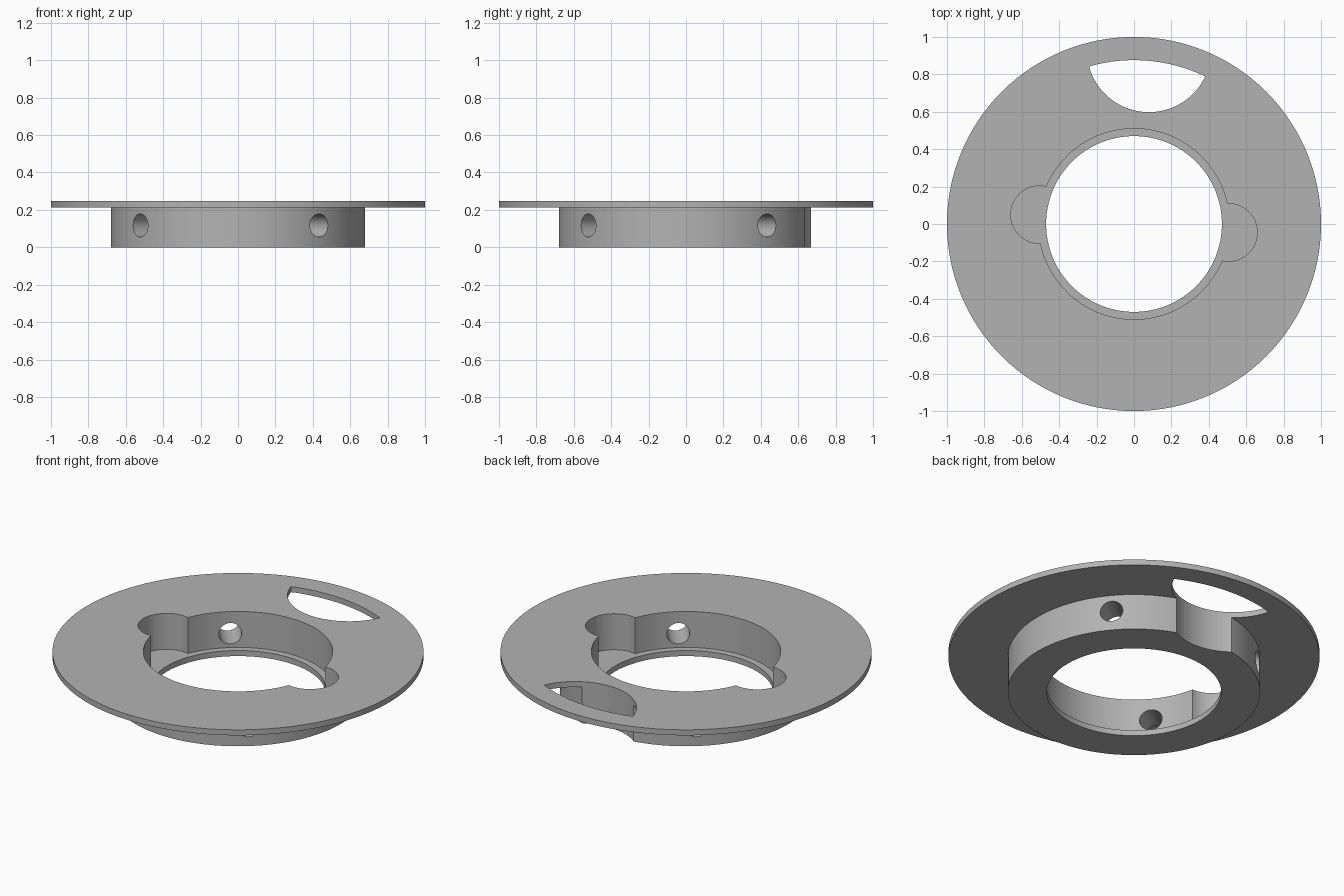
import bpy, bmesh, math
from mathutils import Matrix, Vector

if "Cube" in bpy.data.objects:
    bpy.data.objects.remove(bpy.data.objects["Cube"], do_unlink=True)

TOP, FLANGE_BOTTOM, LIP = 0.247, 0.214, 0.033
HUB_R, BORE_R, RECESS_R = 0.68, 0.47, 0.51
SEGMENTS = 128

grey = bpy.data.materials.new("plain grey")
grey.use_nodes = True
grey.diffuse_color = (0.45, 0.45, 0.45, 1)
grey.node_tree.nodes["Principled BSDF"].inputs["Base Color"].default_value = (0.45, 0.45, 0.45, 1)


def make_object(name, bm):
    bmesh.ops.recalc_face_normals(bm, faces=bm.faces)
    mesh = bpy.data.meshes.new(name)
    bm.to_mesh(mesh)
    bm.free()
    mesh.materials.append(grey)
    obj = bpy.data.objects.new(name, mesh)
    bpy.context.collection.objects.link(obj)
    return obj


def lathe(name, profile):
    """Closed ring turned from an (r, z) profile."""
    bm = bmesh.new()
    rings = []
    for i in range(SEGMENTS):
        a = math.tau * i / SEGMENTS
        rings.append([bm.verts.new((r * math.cos(a), r * math.sin(a), z)) for r, z in profile])
    n = len(profile)
    for i in range(SEGMENTS):
        a, b = rings[i], rings[(i + 1) % SEGMENTS]
        for j in range(n):
            k = (j + 1) % n
            bm.faces.new((a[j], b[j], b[k], a[k]))
    return make_object(name, bm)


def prism(name, outline, z0, z1):
    """Straight extrusion of an (x, y) outline."""
    bm = bmesh.new()
    face = bm.faces.new([bm.verts.new((x, y, z0)) for x, y in outline])
    new = bmesh.ops.extrude_face_region(bm, geom=[face])["geom"]
    bmesh.ops.translate(bm, vec=(0, 0, z1 - z0), verts=[v for v in new if isinstance(v, bmesh.types.BMVert)])
    return make_object(name, bm)


def arc(cx, cy, r, a0, a1, n):
    return [(cx + r * math.cos(a0 + (a1 - a0) * i / n), cy + r * math.sin(a0 + (a1 - a0) * i / n))
            for i in range(n + 1)]


# Hub, flange and stepped bore
ring = lathe("flanged_ring", [(BORE_R, 0), (HUB_R, 0), (HUB_R, FLANGE_BOTTOM), (1, FLANGE_BOTTOM),
                              (1, TOP), (RECESS_R, TOP), (RECESS_R, LIP), (BORE_R, LIP)])
cutters = []

# Round side pockets
for name, x, y in (("left_pocket", 0.505, -0.045), ("right_pocket", -0.505, 0.05)):
    cutters.append(prism(name, arc(x, y, 0.154, 0, math.tau, 64)[:-1], LIP, 0.4))

# Rear window: round below, concentric with the rim above
cx, cy, cr = 0.08, 0.93, 0.332
left, right = Vector((-0.24, 0.84)), Vector((0.38, 0.79))
lower = arc(cx, cy, cr, math.atan2(left.y - cy, left.x - cx) + math.tau,
            math.atan2(right.y - cy, right.x - cx) + math.tau, 40)
upper = arc(0, 0, 0.876, math.atan2(right.y, right.x), math.atan2(left.y, left.x), 32)
cutters.append(prism("rear_window", lower + upper[1:-1], -0.1, 0.4))

# Four radial screw holes
for i in range(4):
    bm = bmesh.new()
    turn = Matrix.Rotation(math.radians(39.7 + 90 * i), 4, "Z")
    place = turn @ Matrix.Translation((0.6, 0, 0.117)) @ Matrix.Rotation(math.pi / 2, 4, "Y")
    bmesh.ops.create_cone(bm, cap_ends=True, segments=48, radius1=0.062, radius2=0.062, depth=0.4, matrix=place)
    cutters.append(make_object("screw_hole", bm))

# Cut everything and keep the finished mesh
for cutter in cutters:
    mod = ring.modifiers.new(cutter.name, "BOOLEAN")
    mod.operation = "DIFFERENCE"
    mod.solver = "EXACT"
    mod.object = cutter
    cutter.hide_render = True
graph = bpy.context.evaluated_depsgraph_get()
finished = bpy.data.meshes.new_from_object(ring.evaluated_get(graph))
ring.modifiers.clear()
ring.data = finished
for cutter in cutters:
    bpy.data.objects.remove(cutter, do_unlink=True)

bpy.ops.object.select_all(action="DESELECT")
ring.select_set(True)
bpy.context.view_layer.objects.active = ring
bpy.ops.object.shade_smooth_by_angle(angle=math.radians(30))
